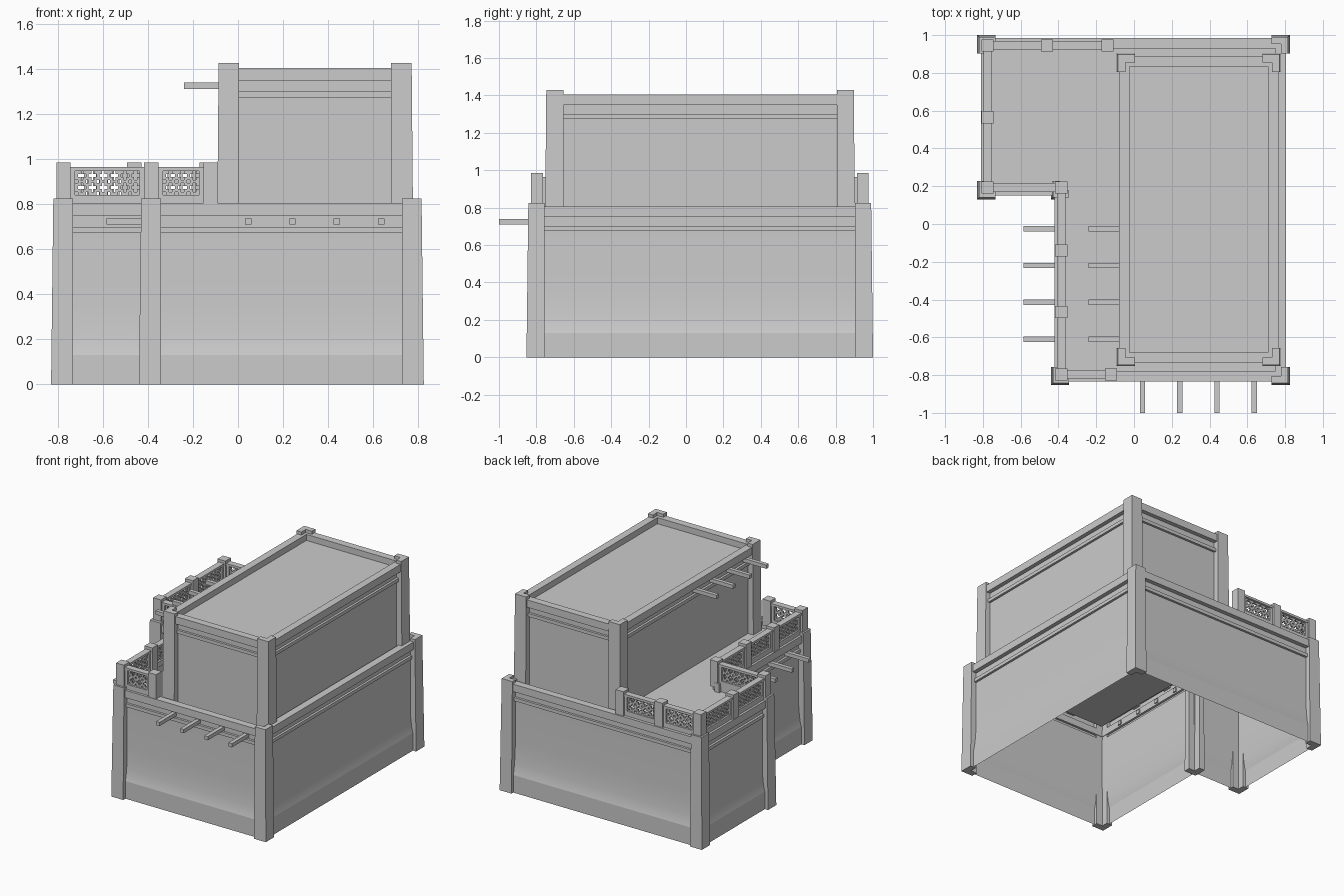
import bpy, bmesh, math
from mathutils import Vector

old = bpy.data.objects.get("Cube")
if old:
    bpy.data.objects.remove(old, do_unlink=True)

plaster = bpy.data.materials.new("plaster_grey")
plaster.use_nodes = True
GREY = (0.6, 0.6, 0.6, 1)
plaster.diffuse_color = GREY
plaster.node_tree.nodes["Principled BSDF"].inputs["Base Color"].default_value = GREY


def finish(name, bm):
    mesh = bpy.data.meshes.new(name)
    bm.to_mesh(mesh)
    bm.free()
    mesh.materials.append(plaster)
    ob = bpy.data.objects.new(name, mesh)
    bpy.context.collection.objects.link(ob)
    return ob


def box(name, lo, hi):
    bm = bmesh.new()
    bmesh.ops.create_cube(bm, size=1)
    for v in bm.verts:
        v.co = [(a + b) / 2 + c * (b - a) for a, b, c in zip(lo, hi, v.co)]
    return finish(name, bm)


def storey(name, outline, profile):
    """Sweep an (inset, height) profile round a right-angled outline, then close the roof."""
    bm = bmesh.new()
    pts = [Vector(p) for p in outline]
    n = len(pts)
    inward = []
    for i in range(n):
        d = (pts[(i + 1) % n] - pts[i]).normalized()
        inward.append(Vector((-d.y, d.x)))
    rings = []
    for inset, z in profile:
        ring = []
        for i, p in enumerate(pts):
            q = p + inset * (inward[i - 1] + inward[i])
            ring.append(bm.verts.new((q.x, q.y, z)))
        rings.append(ring)
    for a, b in zip(rings, rings[1:]):
        for i in range(n):
            j = (i + 1) % n
            bm.faces.new((a[i], a[j], b[j], b[i]))
    bm.faces.new(rings[-1])
    ob = finish(name, bm)
    bpy.ops.object.select_all(action='DESELECT')
    ob.select_set(True)
    bpy.context.view_layer.objects.active = ob
    bpy.ops.object.shade_smooth_by_angle(angle=math.radians(10))
    return ob


def corner_pillar(name, x, y, sx, sy, z0, z1, taper):
    """L-shaped pier whose outer faces lean in towards the top."""
    arm, t = 0.097, 0.047
    plan = [(0, 0), (arm, 0), (arm, t), (t, t), (t, arm), (0, arm)]
    bm = bmesh.new()
    low = [bm.verts.new((x + sx * a, y + sy * b, z0)) for a, b in plan]
    top = [bm.verts.new((x + sx * max(a, taper), y + sy * max(b, taper), z1)) for a, b in plan]
    bm.faces.new(low)
    bm.faces.new(top)
    for i in range(len(plan)):
        j = (i + 1) % len(plan)
        bm.faces.new((low[i], low[j], top[j], top[i]))
    bmesh.ops.recalc_face_normals(bm, faces=bm.faces)
    return finish(name, bm)


def cornice(top):
    """Moulding, recess, parapet and sunken roof below a given top height."""
    wall, band = 0.031, 0.014
    return [(wall, top - 0.13), (band, top - 0.13), (band, top - 0.105), (wall, top - 0.105),
            (wall, top - 0.055), (0, top - 0.055), (0, top), (0.055, top), (0.055, top - 0.045)]


# Ground storey with flared foot, and upper storey
foot = [(0.006, 0), (0.006, 0.13), (0.014, 0.16), (0.021, 0.21), (0.027, 0.28), (0.031, 0.37)]
storey("ground_storey",
       [(-0.42, -0.833), (0.805, -0.833), (0.805, 0.985), (-0.81, 0.985), (-0.81, 0.15), (-0.42, 0.15)],
       foot + cornice(0.805))
storey("upper_storey",
       [(-0.08, -0.735), (0.765, -0.735), (0.765, 0.89), (-0.08, 0.89)],
       [(0.031, 0.76)] + cornice(1.405))

# Corner pillars
for x, y, sx, sy in [(-0.83, 1.0, 1, -1), (0.825, 1.0, -1, -1), (0.825, -0.853, -1, 1),
                     (-0.44, -0.853, 1, 1), (-0.83, 0.13, 1, 1), (-0.44, 0.13, 1, 1)]:
    corner_pillar("ground_pillar", x, y, sx, sy, 0, 0.825, 0.01)
for x, sx in ((-0.092, 1), (0.777, -1)):
    for y, sy in ((-0.753, 1), (0.903, -1)):
        corner_pillar("upper_pillar", x, y, sx, sy, 0.76, 1.428, 0.006)

# Projecting roof beams
R = 0.014
for i in range(4):
    x, y = 0.045 + 0.197 * i, -0.025 - 0.195 * i
    box("front_beam", (x - R, -1.0, 0.71), (x + R, -0.79, 0.738))
    box("side_beam", (-0.585, y - R, 0.71), (-0.38, y + R, 0.738))
    box("upper_beam", (-0.24, y - R, 1.312), (-0.04, y + R, 1.34))


# Terrace railing: posts, frames and pierced lattice panels
PLUS = {(2, 1), (1, 2), (2, 2), (3, 2), (2, 3), (0, 0)}
HALF = 0.032


def lattice(start, along, length, z0, z1):
    cols = max(1, round(length / 0.048)) * 4
    rows = 8
    bm = bmesh.new()
    grid = [[bm.verts.new(start + along * (length * i / cols) + Vector((0, 0, z0 + (z1 - z0) * j / rows)))
             for j in range(rows + 1)] for i in range(cols + 1)]
    for i in range(cols):
        for j in range(rows):
            if (i % 4, j % 4) not in PLUS:
                bm.faces.new((grid[i][j], grid[i + 1][j], grid[i + 1][j + 1], grid[i][j + 1]))
    loose = [v for v in bm.verts if not v.link_faces]
    bmesh.ops.delete(bm, geom=loose, context='VERTS')
    ob = finish("railing_lattice", bm)
    mod = ob.modifiers.new("thickness", 'SOLIDIFY')
    mod.thickness = 0.012
    mod.offset = 0


def railing(p, q):
    a, b = Vector((*p, 0)), Vector((*q, 0))
    along = (b - a).normalized()
    side = Vector((abs(along.y), abs(along.x), 0))
    a, b = a + along * HALF, b - along * HALF

    def bar(name, s, e, half, z0, z1):
        lo = [min(u, v) - half * w for u, v, w in zip(s, e, side)]
        hi = [max(u, v) + half * w for u, v, w in zip(s, e, side)]
        box(name, (lo[0], lo[1], z0), (hi[0], hi[1], z1))

    bar("top_rail", a, b, 0.023, 0.948, 0.965)
    bar("bottom_rail", a, b, 0.018, 0.8, 0.842)
    stile = along * 0.02
    bar("rail_stile", a, a + stile, 0.018, 0.842, 0.948)
    bar("rail_stile", b - stile, b, 0.018, 0.842, 0.948)
    lattice(a + stile, along, (b - a).length - 0.04, 0.842, 0.948)


posts = [(-0.14, 0.945), (-0.46, 0.945), (-0.775, 0.945), (-0.775, 0.565), (-0.775, 0.193),
         (-0.385, 0.193), (-0.385, -0.14), (-0.385, -0.465), (-0.385, -0.797), (-0.122, -0.797)]
for x, y in posts:
    box("railing_post", (x - HALF, y - HALF, 0.79), (x + HALF, y + HALF, 0.985))
for p, q in zip(posts, posts[1:]):
    railing(p, q)
